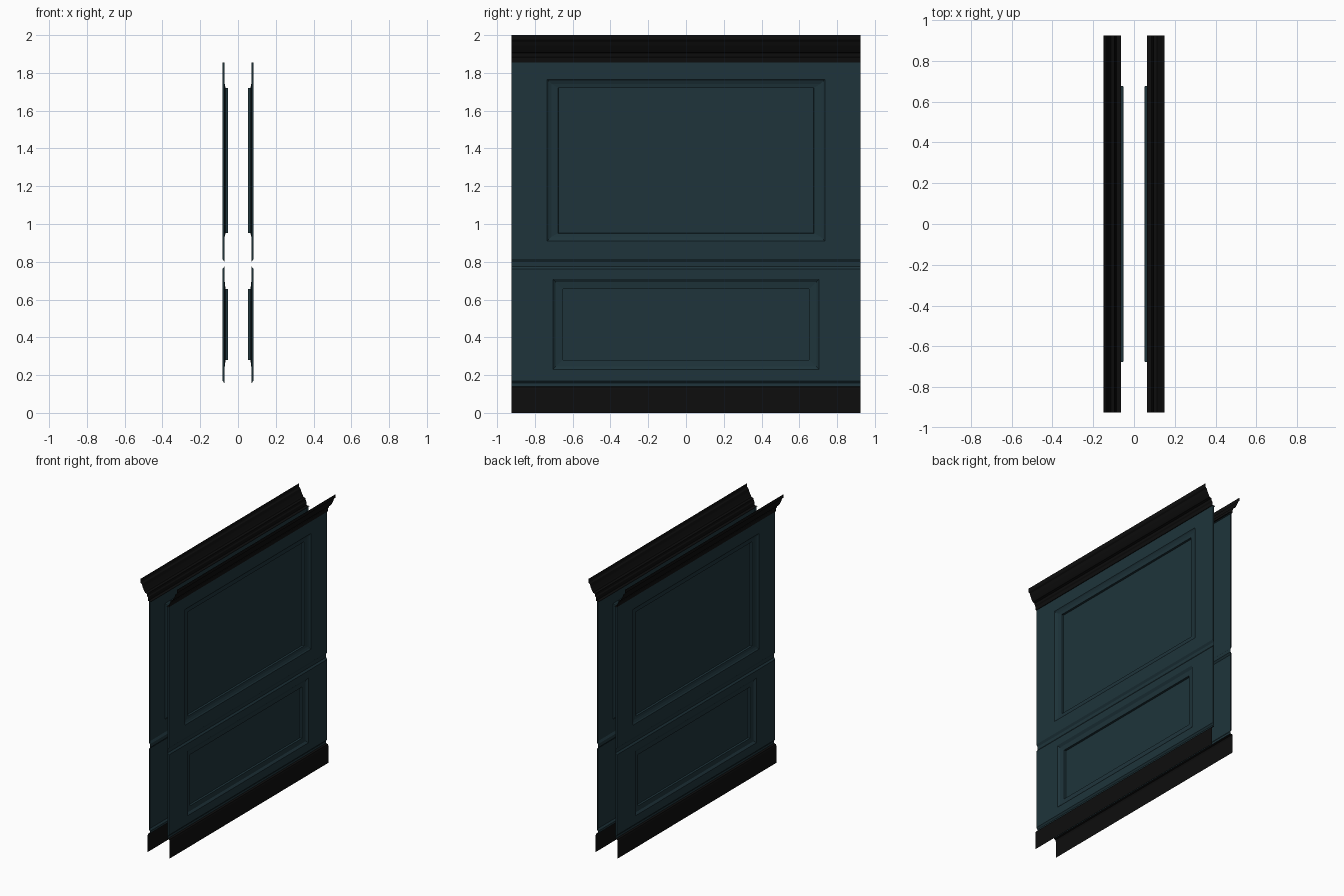
import bpy

if "Cube" in bpy.data.objects:
    bpy.data.objects.remove(bpy.data.objects["Cube"])

W = 0.925  # half width of the walls


def material(name, color):
    m = bpy.data.materials.new(name)
    m.diffuse_color = (*color, 1)
    m.use_nodes = True
    m.node_tree.nodes["Principled BSDF"].inputs["Base Color"].default_value = m.diffuse_color
    return m


teal = material("teal_paint", (0.013, 0.034, 0.043))
black = material("black_trim", (0.004, 0.004, 0.004))


def add_mesh(name, verts, faces, mat, side):
    # side = 1 for the +x wall, -1 for the mirrored wall
    verts = [(x * side, y, z) for x, y, z in verts]
    if side < 0:
        faces = [f[::-1] for f in faces]
    me = bpy.data.meshes.new(name)
    me.from_pydata(verts, [], faces)
    me.materials.append(mat)
    ob = bpy.data.objects.new(name, me)
    bpy.context.collection.objects.link(ob)
    return ob


def panel(name, rings, mat, side):
    # nested rectangles (half width, bottom, top, x) joined into a recessed panel
    verts, faces = [], []
    for y, z0, z1, x in rings:
        verts += [(x, -y, z0), (x, y, z0), (x, y, z1), (x, -y, z1)]
    for r in range(len(rings) - 1):
        a, b = r * 4, r * 4 + 4
        for i in range(4):
            j = (i + 1) % 4
            faces.append((a + i, a + j, b + j, b + i))
    n = len(verts)
    faces.append((n - 4, n - 3, n - 2, n - 1))
    add_mesh(name, verts, faces, mat, side)


def moulding(name, profile, mat, side):
    # open (x, z) profile, listed bottom to top, swept along y
    verts, faces = [], []
    for x, z in profile:
        verts += [(x, -W, z), (x, W, z)]
    for i in range(0, len(verts) - 2, 2):
        faces.append((i, i + 1, i + 3, i + 2))
    add_mesh(name, verts, faces, mat, side)


# frame edge, frame face, sloped moulding, ledge, step down to the centre
upper = [(W, 0.800, 1.855, 0.072), (0.923, 0.815, 1.855, 0.082),
         (0.735, 0.910, 1.765, 0.082), (0.728, 0.918, 1.757, 0.076),
         (0.712, 0.933, 1.742, 0.070), (0.677, 0.951, 1.721, 0.066),
         (0.675, 0.953, 1.719, 0.052)]
lower = [(W, 0.157, 0.775, 0.072), (0.923, 0.170, 0.762, 0.082),
         (0.705, 0.230, 0.710, 0.082), (0.690, 0.245, 0.692, 0.070),
         (0.652, 0.279, 0.657, 0.066), (0.650, 0.281, 0.655, 0.052)]
crown = [(0.063, 1.855), (0.086, 1.856), (0.088, 1.880), (0.094, 1.888),
         (0.096, 1.904), (0.112, 1.909), (0.120, 1.922), (0.131, 1.945),
         (0.138, 1.965), (0.147, 1.972), (0.150, 1.980), (0.150, 2.0)]
base = [(0.090, 0.0), (0.090, 0.125), (0.086, 0.137), (0.072, 0.141)]

for s, label in ((1, "right"), (-1, "left")):
    panel(f"upper_panel_{label}", upper, teal, s)
    panel(f"lower_panel_{label}", lower, teal, s)
    # recessed strips between the panels and above the skirting
    moulding(f"middle_groove_{label}", [(0.072, 0.775), (0.072, 0.800)], teal, s)
    moulding(f"skirting_groove_{label}", [(0.072, 0.141), (0.072, 0.157)], teal, s)
    moulding(f"crown_moulding_{label}", crown, black, s)
    moulding(f"skirting_board_{label}", base, black, s)
